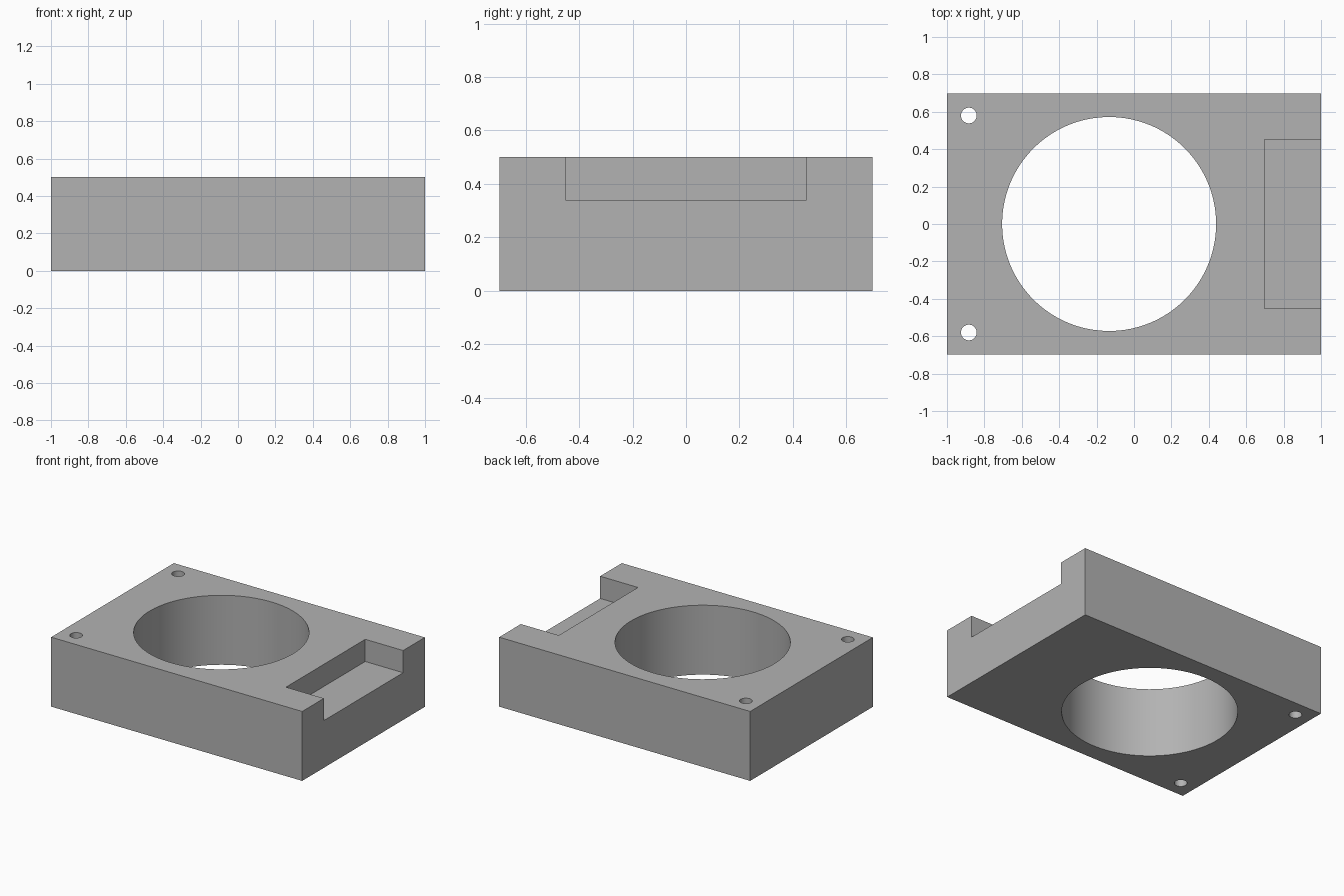
import bpy
import math

if "Cube" in bpy.data.objects:
    bpy.data.objects.remove(bpy.data.objects["Cube"], do_unlink=True)

WIDTH, DEPTH, HEIGHT = 2.0, 1.396, 0.5

grey = bpy.data.materials.new("light_grey")
grey.use_nodes = True
colour = (0.45, 0.45, 0.45, 1)
grey.diffuse_color = colour
grey.node_tree.nodes["Principled BSDF"].inputs["Base Color"].default_value = colour


def box(name, low, high):
    """Box spanning two opposite corners."""
    centre = [(a + b) / 2 for a, b in zip(low, high)]
    bpy.ops.mesh.primitive_cube_add(size=1, location=centre)
    obj = bpy.context.object
    obj.name = name
    obj.scale = [b - a for a, b in zip(low, high)]
    bpy.ops.object.transform_apply(location=True, rotation=False, scale=True)
    obj.data.materials.append(grey)
    return obj


def bore(name, x, y, radius, sides):
    """Vertical cylinder that passes right through the block."""
    bpy.ops.mesh.primitive_cylinder_add(
        vertices=sides, radius=radius, depth=HEIGHT * 2, location=(x, y, HEIGHT / 2))
    obj = bpy.context.object
    obj.name = name
    obj.data.materials.append(grey)
    return obj


# Solid block
block = box("block", (-WIDTH / 2, -DEPTH / 2, 0), (WIDTH / 2, DEPTH / 2, HEIGHT))

# Large bore, two screw holes and the open notch at the left end
cutters = [
    bore("main_bore_cutter", -0.133, 0, 0.572, 128),
    bore("front_screw_hole_cutter", -0.883, -0.58, 0.042, 48),
    bore("back_screw_hole_cutter", -0.883, 0.58, 0.042, 48),
    box("notch_cutter", (0.698, -0.451, 0.34), (1.2, 0.451, 0.7)),
]

bpy.ops.object.select_all(action="DESELECT")
block.select_set(True)
bpy.context.view_layer.objects.active = block
for cutter in cutters:
    cut = block.modifiers.new(cutter.name, "BOOLEAN")
    cut.operation = "DIFFERENCE"
    cut.solver = "EXACT"
    cut.object = cutter
    bpy.ops.object.modifier_apply(modifier=cut.name)
for cutter in cutters:
    bpy.data.objects.remove(cutter, do_unlink=True)

# Smooth bore walls with crisp edges
bpy.ops.object.shade_smooth_by_angle(angle=math.radians(30))
